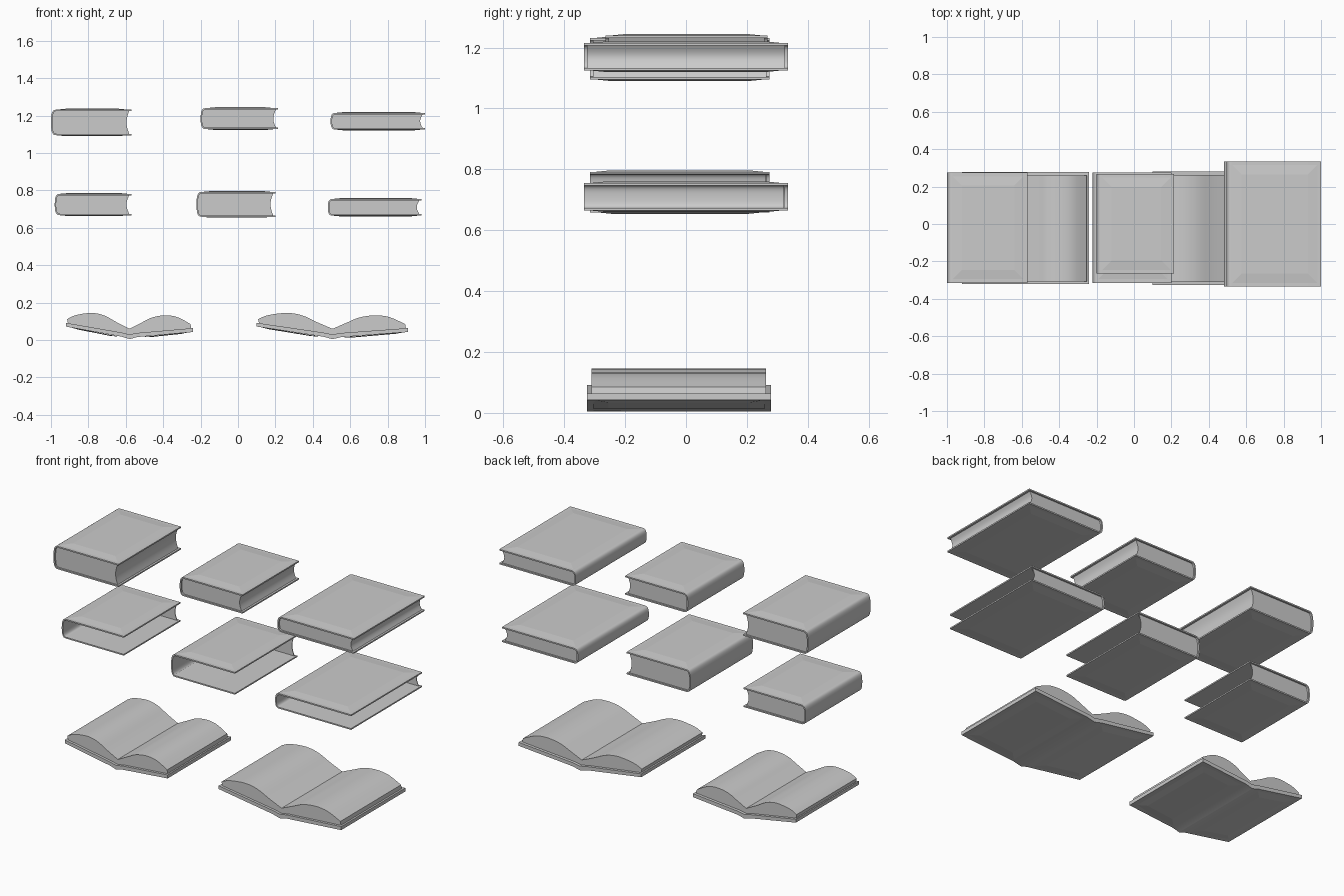
import bpy
import math

if "Cube" in bpy.data.objects:
    bpy.data.objects.remove(bpy.data.objects["Cube"])


def make_mesh(name, verts, faces):
    mesh = bpy.data.meshes.new(name)
    mesh.from_pydata(verts, [], faces)
    mesh.update()
    obj = bpy.data.objects.new(name, mesh)
    bpy.context.collection.objects.link(obj)
    return obj


def prism(name, profile, y0, y1):
    """Extrude an x-z outline along y (outline clockwise seen from -y)."""
    n = len(profile)
    verts = [(x, y, z) for y in (y0, y1) for x, z in profile]
    faces = [(i, (i + 1) % n, n + (i + 1) % n, n + i) for i in range(n)]
    faces += [tuple(range(n))[::-1], tuple(range(n, 2 * n))]
    return make_mesh(name, verts, faces)


def pad(name, xa, za, xb, zb, y0, y1, height, bevel=0.05):
    """Raised cover panel with sloping edges; height sign picks the side."""
    def z_at(x):
        return za + (zb - za) * (x - xa) / (xb - xa)
    verts = []
    for inset, h in ((0, 0), (bevel, height)):
        for x, y in ((xa + inset, y0 + inset), (xb - inset, y0 + inset),
                     (xb - inset, y1 - inset), (xa + inset, y1 - inset)):
            verts.append((x, y, z_at(x) + h))
    faces = [(i, (i + 1) % 4, 4 + (i + 1) % 4, 4 + i) for i in range(4)] + [(4, 5, 6, 7)]
    if height < 0:
        faces = [f[::-1] for f in faces]
    return make_mesh(name, verts, faces)


def spine_arc(xs, bulge, zc, h, steps=14):
    """Rounded spine from bottom to top."""
    pts = []
    for i in range(steps + 1):
        a = -math.pi / 2 + math.pi * i / steps
        c, s = max(math.cos(a), 0), math.sin(a)
        pts.append((xs - bulge * c ** 0.6, zc + h * math.copysign(abs(s) ** 0.8, s)))
    return pts


def closed_book(name, x0, x1, y0, y1, z0, z1, hollow):
    p, t, b = 0.005, 0.008, 0.03
    xs, zc, h = x0 + b, (z0 + z1) / 2, (z1 - z0) / 2 - p
    # wrap-around cover with rounded spine
    outer = [(x1, zc - h)] + spine_arc(xs, b, zc, h) + [(x1, zc + h)]
    inner = [(x1, zc - h + t)] + spine_arc(xs, b - t, zc, h - t) + [(x1, zc + h - t)]
    prism(name + "_cover", outer + inner[::-1], y0, y1)
    # padded panels on both boards
    for side, label in ((1, "top"), (-1, "bottom")):
        z = zc + side * h
        pad(name + "_" + label + "_panel", xs, z, x1 - 0.02, z,
            y0 + 0.02, y1 - 0.02, side * p)
    # page block with concave fore edge
    hp = h - t
    fore = [(x1 - 0.012 - 0.014 * math.cos(math.pi * k / 16), zc - hp * k / 8)
            for k in range(-8, 9)]
    pages = spine_arc(xs, b - t, zc, hp) + fore
    if hollow:
        # only the back end of the pages is closed
        prism(name + "_back_wall", pages, y1 - 0.014, y1 - 0.01)
    else:
        prism(name + "_pages", pages, y0 + 0.01, y1 - 0.01)


def smooth_path(pts, sub=4):
    """Catmull-Rom interpolation through points."""
    out = []
    for i in range(len(pts) - 1):
        p0, p1, p2, p3 = (pts[max(i - 1, 0)], pts[i], pts[i + 1],
                          pts[min(i + 2, len(pts) - 1)])
        for k in range(sub):
            t = k / sub
            out.append(tuple(0.5 * (2 * b + (c - a) * t + (2 * a - 5 * b + 4 * c - d) * t * t
                                    + (3 * b - a - 3 * c + d) * t ** 3)
                             for a, b, c, d in zip(p0, p1, p2, p3)))
    return out + [pts[-1]]


LEFT_PAGE = [(-0.98, 0.112), (-0.85, 0.133), (-0.6, 0.145), (-0.4, 0.132),
             (-0.2, 0.095), (0, 0.06)]
RIGHT_PAGE = [(0, 0.06), (0.2, 0.095), (0.35, 0.12), (0.55, 0.132),
              (0.75, 0.123), (0.96, 0.085)]


def open_book(name, cx, w, y0, y1):
    def place(pts):
        return [(cx + u * w, z) for u, z in pts]
    # opened cover with shallow spine strip
    under = [(-1, 0.072), (-0.12, 0.018), (0, 0.005), (0.12, 0.016), (1, 0.043)]
    upper = [(1, 0.064), (0.12, 0.038), (0, 0.03), (-0.12, 0.040), (-1, 0.092)]
    prism(name + "_cover", place(under + upper), y0, y1)
    for label, (a, b) in (("left", under[:2]), ("right", under[3:])):
        (xa, za), (xb, zb) = place([a, b])
        pad(name + "_" + label + "_panel", xa + 0.015, za - 0.001, xb - 0.015, zb,
            y0 + 0.02, y1 - 0.02, -0.005)
    # two curved page stacks
    left = smooth_path(LEFT_PAGE) + [(0, 0.03), (-0.12, 0.04), (-0.97, 0.09)]
    right = smooth_path(RIGHT_PAGE) + [(0.97, 0.063), (0.12, 0.038), (0, 0.03)]
    prism(name + "_left_pages", place(left)[::-1], y0 + 0.015, y1 - 0.017)
    prism(name + "_right_pages", place(right)[::-1], y0 + 0.015, y1 - 0.017)


# upper row: full books
closed_book("thick_book", -1.0, -0.57, -0.315, 0.275, 1.09, 1.237, False)
closed_book("small_book", -0.2, 0.215, -0.265, 0.268, 1.123, 1.245, False)
closed_book("large_book", 0.495, 1.0, -0.335, 0.335, 1.12, 1.22, False)
# middle row: hollow books
closed_book("small_hollow_book", -0.98, -0.57, -0.265, 0.27, 0.662, 0.787, True)
closed_book("thick_hollow_book", -0.222, 0.2, -0.315, 0.275, 0.654, 0.797, True)
closed_book("large_hollow_book", 0.48, 0.982, -0.335, 0.335, 0.66, 0.76, True)
# bottom row: open books
open_book("narrow_open_book", -0.58, 0.34, -0.322, 0.277)
open_book("wide_open_book", 0.505, 0.405, -0.325, 0.28)

# consistent outward normals and smooth curved surfaces
import bmesh
for obj in bpy.context.collection.objects:
    if "panel" not in obj.name:
        bm = bmesh.new()
        bm.from_mesh(obj.data)
        bmesh.ops.recalc_face_normals(bm, faces=bm.faces)
        bm.to_mesh(obj.data)
        bm.free()
    obj.select_set(True)
    bpy.context.view_layer.objects.active = obj
bpy.ops.object.shade_smooth_by_angle(angle=math.radians(30))
for obj in bpy.context.collection.objects:
    if "panel" in obj.name:
        obj.data.shade_flat()
